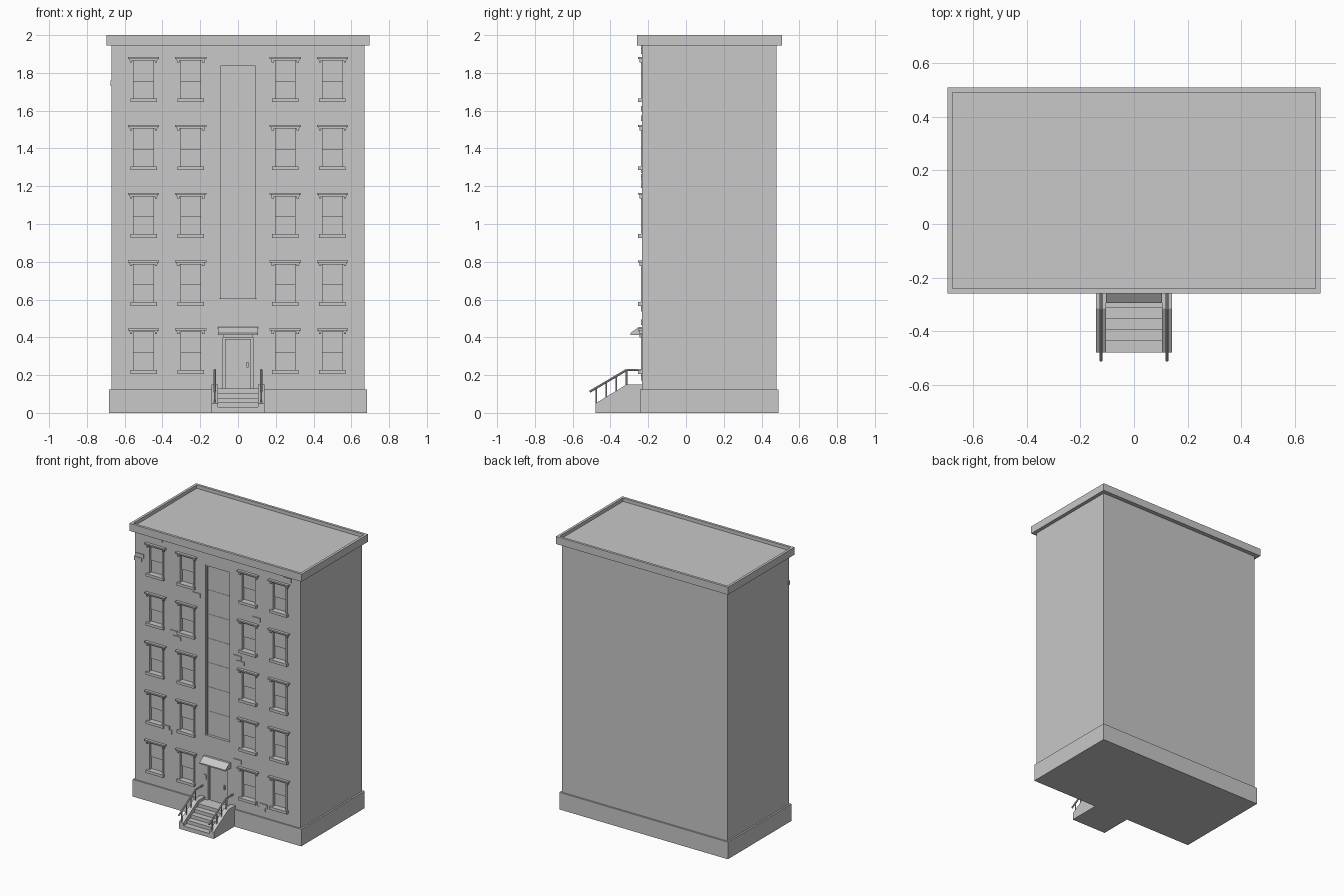
import bpy, bmesh
from mathutils import Matrix, Vector

if "Cube" in bpy.data.objects:
    bpy.data.objects.remove(bpy.data.objects["Cube"])

grey = bpy.data.materials.new("plain_grey")
grey.use_nodes = True
COLOUR = (0.58, 0.58, 0.58, 1)
grey.diffuse_color = COLOUR
grey.node_tree.nodes["Principled BSDF"].inputs["Base Color"].default_value = COLOUR

WALL = -0.233          # front wall plane
BACK = 0.478


def add_box(bm, x, y, z):
    """Box from three (low, high) ranges."""
    size = Vector((x[1] - x[0], y[1] - y[0], z[1] - z[0]))
    mid = Vector((sum(x), sum(y), sum(z))) / 2
    bmesh.ops.create_cube(bm, size=1, matrix=Matrix.Translation(mid) @ Matrix.Diagonal(size).to_4x4())


def add_profile(bm, x, points):
    """Side profile of (y, z) points extruded across x."""
    face = bm.faces.new([bm.verts.new((x[0], y, z)) for y, z in points])
    out = bmesh.ops.extrude_face_region(bm, geom=[face])
    moved = [v for v in out["geom"] if isinstance(v, bmesh.types.BMVert)]
    bmesh.ops.translate(bm, verts=moved, vec=(x[1] - x[0], 0, 0))


def add_bar(bm, a, b, radius):
    """Round bar between two points."""
    a, b = Vector(a), Vector(b)
    turn = (b - a).to_track_quat("Z", "Y").to_matrix().to_4x4()
    bmesh.ops.create_cone(bm, cap_ends=True, segments=8, radius1=radius, radius2=radius,
                          depth=(b - a).length, matrix=Matrix.Translation((a + b) / 2) @ turn)


def finish(bm, name):
    bmesh.ops.recalc_face_normals(bm, faces=bm.faces)
    mesh = bpy.data.meshes.new(name)
    bm.to_mesh(mesh)
    bm.free()
    mesh.materials.append(grey)
    obj = bpy.data.objects.new(name, mesh)
    bpy.context.collection.objects.link(obj)
    return obj


def box_object(name, *ranges):
    bm = bmesh.new()
    for r in ranges:
        add_box(bm, *r)
    return finish(bm, name)


# Window grid
columns = [-0.5, -0.25, 0.25, 0.5]
floors = [0.217 + 0.3595 * i for i in range(5)]     # sill height of each floor

# Main block with window, stairwell and door recesses
body = box_object("main_block", ((-0.67, 0.67), (WALL, BACK), (0.01, 1.96)))
cuts = [((x - 0.062, x + 0.062), (-0.4, WALL + 0.022), (z, z + 0.212)) for x in columns for z in floors]
cuts.append(((-0.1, 0.1), (-0.4, WALL + 0.02), (0.58, 1.85)))
cuts.append(((-0.08, 0.08), (-0.4, WALL + 0.02), (0.13, 0.4)))
cutter = box_object("recess_cutter", *cuts)
cutter.hide_render = True
mod = body.modifiers.new("recesses", "BOOLEAN")
mod.operation, mod.solver, mod.object = "DIFFERENCE", "EXACT", cutter
bpy.context.view_layer.objects.active = body
bpy.ops.object.modifier_apply(modifier=mod.name)
bpy.data.objects.remove(cutter)

# Plinth and cornice with sunken roof
box_object("plinth", ((-0.682, 0.682), (-0.243, 0.49), (0, 0.125)))
bm = bmesh.new()
add_box(bm, (-0.696, 0.696), (-0.259, 0.509), (1.945, 2))
top = max(bm.faces, key=lambda f: f.calc_center_median().z)
bmesh.ops.inset_region(bm, faces=[top], thickness=0.026)
out = bmesh.ops.extrude_face_region(bm, geom=[top])
bmesh.ops.delete(bm, geom=[top], context="FACES_ONLY")
bmesh.ops.translate(bm, verts=[v for v in out["geom"] if isinstance(v, bmesh.types.BMVert)], vec=(0, 0, -0.025))
finish(bm, "cornice_and_roof")

# One window: sill, jambs, two sashes, stepped lintel on brackets
bm = bmesh.new()
add_box(bm, (-0.07, 0.07), (-0.02, 0.022), (-0.01, 0.01))
add_box(bm, (-0.075, 0.075), (-0.012, 0.02), (0.21, 0.222))
add_box(bm, (-0.083, 0.083), (-0.02, 0.02), (0.219, 0.229))
add_box(bm, (-0.055, 0.055), (0.014, 0.025), (0.1, 0.212))
for s in (-1, 1):
    add_box(bm, sorted((s * 0.06, s * 0.072)), (-0.014, 0.01), (0.2, 0.212))
    add_box(bm, sorted((s * 0.052, s * 0.064)), (-0.004, 0.024), (0.01, 0.212))
add_box(bm, (-0.055, 0.055), (0.008, 0.025), (0.2, 0.212))
window = finish(bm, "window")
for i, x in enumerate(columns):
    for j, z in enumerate(floors):
        obj = window if i == j == 0 else bpy.data.objects.new("window", window.data)
        if obj is not window:
            bpy.context.collection.objects.link(obj)
        obj.location = (x, WALL, z)

# Tall stairwell window: thin stacked panes, frame and sill
bm = bmesh.new()
rows = 14
pitch = (1.84 - 0.6) / rows
for i in range(rows):
    z = 0.6 + i * pitch
    add_box(bm, (-0.092, 0.092), (WALL + 0.015 - 0.002 * (i % 2), WALL + 0.022), (z, z + pitch))
for s in (-1, 1):
    add_box(bm, sorted((s * 0.09, s * 0.1)), (WALL + 0.004, WALL + 0.022), (0.58, 1.85))
add_box(bm, (-0.1, 0.1), (WALL + 0.004, WALL + 0.022), (1.84, 1.85))
add_box(bm, (-0.1, 0.1), (WALL - 0.004, WALL + 0.022), (0.58, 0.605))
finish(bm, "stairwell_window")

# Entrance door, its lintel, handle and wall buzzer
box_object("entrance_door",
           ((-0.07, 0.07), (WALL + 0.01, WALL + 0.022), (0.13, 0.39)),
           ((0.045, 0.055), (WALL, WALL + 0.012), (0.24, 0.27)))
box_object("door_lintel", ((-0.08, 0.08), (WALL - 0.012, WALL + 0.02), (0.4, 0.416)))
box_object("buzzer", ((-0.108, -0.092), (WALL - 0.006, WALL + 0.01), (0.28, 0.315)))

# Sloped canopy
bm = bmesh.new()
add_profile(bm, (-0.105, 0.105), [(WALL, 0.413), (-0.295, 0.413), (-0.295, 0.422), (-0.25, 0.455), (WALL, 0.455)])
finish(bm, "door_canopy")

# Entrance steps
step_fronts = [-0.48, -0.437, -0.396, -0.355, -0.314]
box_object("entrance_steps", *[((-0.106, 0.106), (y, WALL), (0, 0.03 + 0.025 * i))
                               for i, y in enumerate(step_fronts)])

# Stair side walls and handrails
rail = [(-0.51, 0.112), (-0.315, 0.227), (WALL, 0.227)]
for side, name in ((1, "left"), (-1, "right")):
    bm = bmesh.new()
    add_profile(bm, sorted((side * 0.105, side * 0.141)),
                [(WALL, 0), (-0.48, 0), (-0.48, 0.05), (-0.315, 0.15), (WALL, 0.15)])
    finish(bm, name + "_stair_wall")
    bm = bmesh.new()
    x = side * 0.123
    for a, b in zip(rail, rail[1:]):
        add_bar(bm, (x, *a), (x, *b), 0.006)
    for y in (-0.474, -0.421, -0.368, -0.315):
        foot = 0.05 + (y + 0.48) * 0.6
        add_bar(bm, (x, y, foot - 0.01), (x, y, foot + 0.08), 0.004)
    finish(bm, name + "_handrail")

# Scattered raised bricks on the front wall
bricks = [(-0.48, 1.93), (-0.63, 1.775), (-0.645, 1.745), (-0.17, 1.61), (-0.355, 1.285), (-0.33, 1.25),
          (-0.42, 0.575), (-0.4, 0.55), (0.565, 1.915), (0.315, 1.56), (0.16, 1.24), (0.185, 1.205),
          (0.16, 0.48), (0.355, 0.185), (0.37, 0.21)]
box_object("raised_bricks", *[((x - 0.031, x + 0.031), (WALL - 0.006, WALL + 0.012), (z - 0.014, z + 0.014))
                              for x, z in bricks])
